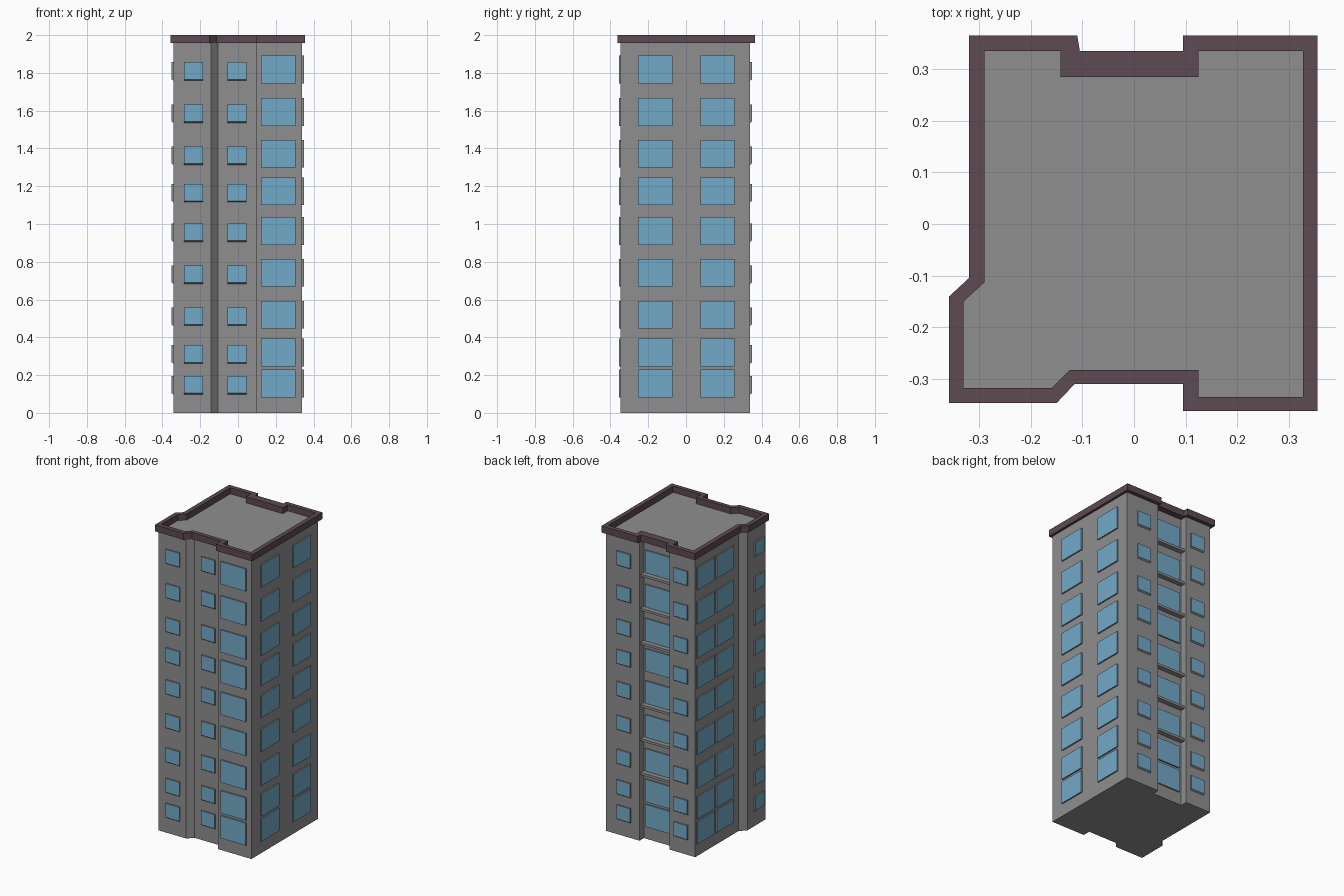
import bpy, bmesh
from mathutils import Vector

if "Cube" in bpy.data.objects:
    bpy.data.objects.remove(bpy.data.objects["Cube"])

def material(name, rgb):
    m = bpy.data.materials.new(name)
    m.diffuse_color = (*rgb, 1)
    m.use_nodes = True
    m.node_tree.nodes["Principled BSDF"].inputs["Base Color"].default_value = m.diffuse_color
    return m

GREY = material("wall grey", (0.275, 0.275, 0.275))
BLUE = material("glass blue", (0.17, 0.40, 0.58))
PLUM = material("cornice plum", (0.107, 0.069, 0.084))

def finish(bm, name, *mats):
    bmesh.ops.recalc_face_normals(bm, faces=bm.faces)
    me = bpy.data.meshes.new(name)
    bm.to_mesh(me)
    bm.free()
    ob = bpy.data.objects.new(name, me)
    bpy.context.collection.objects.link(ob)
    for m in mats:
        me.materials.append(m)
    return ob

# Plan outlines, clockwise from the back left corner
WALL = [(-.305, .34), (-.118, .34), (-.118, .295), (.098, .295), (.098, .34),
        (.34, .34), (.34, -.347), (.098, -.347), (.098, -.297), (-.107, -.297),
        (-.142, -.333), (-.342, -.333), (-.342, -.145), (-.305, -.108)]
OUTER = [(-.32, .365), (-.11, .365), (-.105, .335), (.095, .335), (.095, .365),
         (.356, .365), (.356, -.362), (.095, -.362), (.095, -.31), (-.115, -.31),
         (-.15, -.347), (-.358, -.347), (-.358, -.14), (-.32, -.105)]
INNER = [(-.29, .335), (-.142, .335), (-.142, .285), (.125, .285), (.125, .335),
         (.327, .335), (.327, -.335), (.125, -.335), (.125, -.283), (-.125, -.283),
         (-.16, -.318), (-.33, -.318), (-.33, -.15), (-.29, -.113)]

# Tower body with flat roof
bm = bmesh.new()
base = bm.faces.new([bm.verts.new((x, y, 0)) for x, y in WALL])
ext = bmesh.ops.extrude_face_region(bm, geom=[base])
bmesh.ops.translate(bm, vec=(0, 0, 1.96),
                    verts=[v for v in ext["geom"] if isinstance(v, bmesh.types.BMVert)])
finish(bm, "tower_walls", GREY)

# Parapet ring
bm = bmesh.new()
rings = [[bm.verts.new((x, y, z)) for x, y in o]
         for o, z in ((OUTER, 1.957), (OUTER, 2), (INNER, 2), (INNER, 1.957))]
n = len(OUTER)
for k in range(4):
    a, b = rings[k], rings[(k + 1) % 4]
    for i in range(n):
        j = (i + 1) % n
        bm.faces.new((a[i], a[j], b[j], b[i]))
finish(bm, "roof_parapet", PLUM)

# Windows: shallow plates, glass on the front face only
ROWS = [.082, .246, .446, .668, .890, 1.100, 1.298, 1.520, 1.744]
T = 0.009

def window_column(name, normal, wall, a, b, small=False):
    """Column of windows on the wall facing normal, from a to b along it."""
    nrm = Vector(normal)
    along = Vector((abs(nrm.y), abs(nrm.x), 0))
    lo, hi, lip = (.014, .113, .008) if small else (0, .147, 0)
    bm = bmesh.new()
    for z in ROWS:
        def quad(depth, rise):
            return [bm.verts.new(nrm * (wall + depth) + along * u + Vector((0, 0, w)))
                    for u, w in ((a, z + lo + rise), (b, z + lo + rise),
                                 (b, z + hi), (a, z + hi))]
        back, front = quad(-.002, 0), quad(T, lip)
        bm.faces.new(front).material_index = 1
        bm.faces.new(back)
        for i in range(4):
            j = (i + 1) % 4
            bm.faces.new((back[i], back[j], front[j], front[i]))
    finish(bm, name, GREY, BLUE)

F, B, L, R = (0, -1, 0), (0, 1, 0), (-1, 0, 0), (1, 0, 0)
window_column("front_large_windows", F, .347, .122, .305)
window_column("front_left_windows", F, .333, -.285, -.185, True)
window_column("front_middle_windows", F, .297, -.055, .045, True)
window_column("right_front_windows", R, .34, -.255, -.072)
window_column("right_rear_windows", R, .34, .077, .258)
window_column("back_right_windows", B, .34, .16, .26, True)
window_column("back_left_windows", B, .34, -.252, -.152, True)
window_column("back_middle_windows", B, .295, -.10, .085)
window_column("left_rear_windows", L, .305, .147, .328)
window_column("left_middle_windows", L, .305, -.05, .13)
window_column("left_bay_windows", L, .342, -.315, -.215, True)

# Ledges under the recessed back windows
bm = bmesh.new()
for i, z in enumerate(ROWS):
    if i in (0, 1, 5):
        continue
    cube = bmesh.ops.create_cube(bm, size=1)["verts"]
    bmesh.ops.scale(bm, vec=(.214, .035, .016), verts=cube)
    bmesh.ops.translate(bm, vec=(-.01, .31, z - .012), verts=cube)
finish(bm, "back_window_ledges", GREY)
